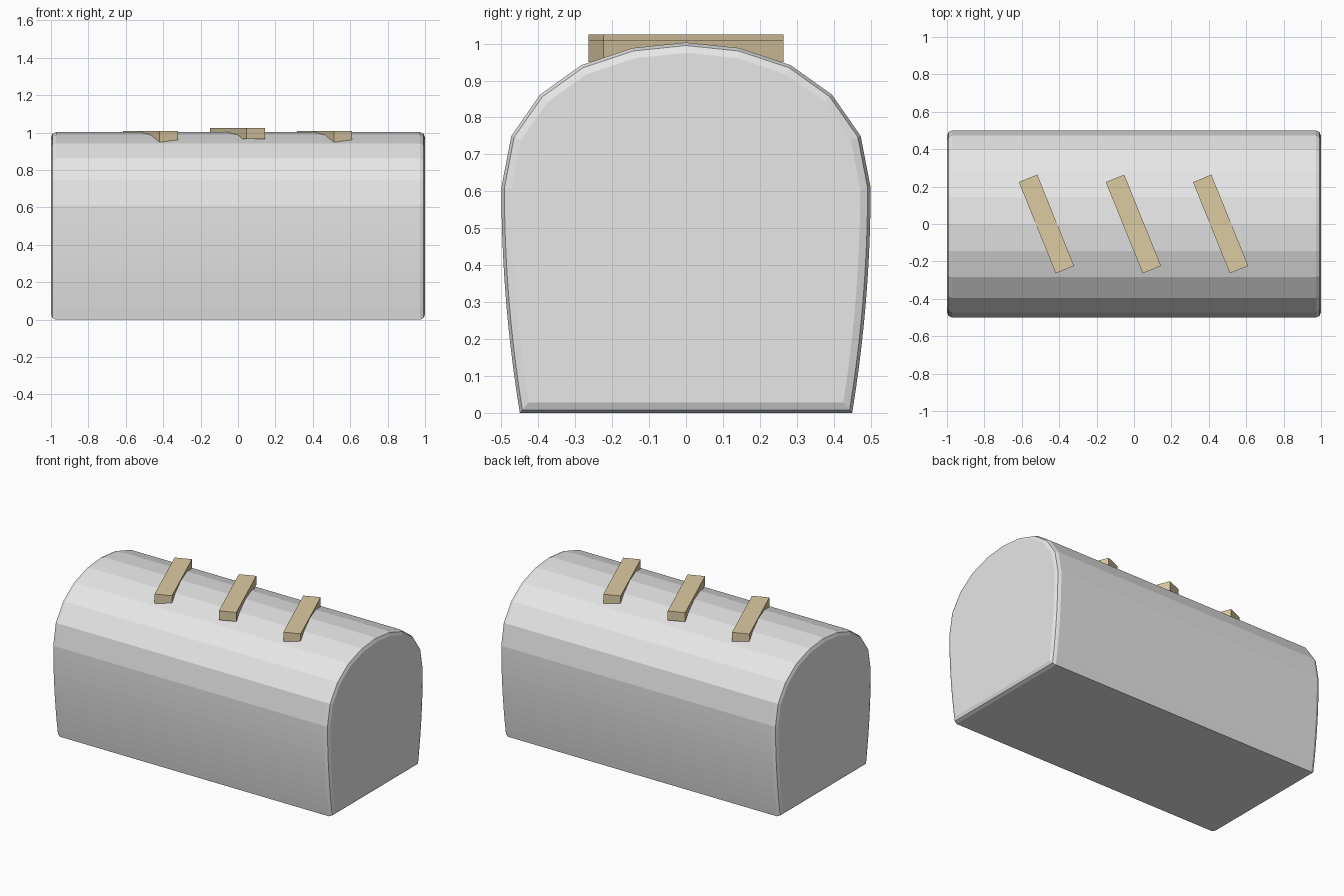
import bpy, bmesh, math

cube = bpy.data.objects.get("Cube")
if cube:
    bpy.data.objects.remove(cube, do_unlink=True)


def make_material(name, rgb):
    mat = bpy.data.materials.new(name)
    mat.use_nodes = True
    color = (*rgb, 1.0)
    mat.diffuse_color = color
    mat.node_tree.nodes["Principled BSDF"].inputs["Base Color"].default_value = color
    return mat


def finish(bm, name, mat):
    bmesh.ops.recalc_face_normals(bm, faces=bm.faces)
    mesh = bpy.data.meshes.new(name)
    bm.to_mesh(mesh)
    bm.free()
    mesh.materials.append(mat)
    obj = bpy.data.objects.new(name, mesh)
    bpy.context.collection.objects.link(obj)
    return obj


grey = make_material("pale grey", (0.8, 0.8, 0.8))
tan = make_material("tan", (0.72, 0.59, 0.365))

# Half of the loaf cross-section: gently bowed wall, then faceted dome
SHOULDER = 0.61
STEPS = 10
wall = [(0.5 - 0.05 * (1 - i / STEPS) ** 2, SHOULDER * i / STEPS)
        for i in range(STEPS + 1)]
dome = [(0.473, 0.75), (0.395, 0.862), (0.283, 0.942), (0.145, 0.988)]
half = wall + dome
profile = half + [(0, 1.003)] + [(-y, z) for y, z in reversed(half)]

# Loaf body: extruded section with rounded rims at both ends
bm = bmesh.new()
cap = bm.faces.new([bm.verts.new((-1, y, z)) for y, z in profile])
ext = bmesh.ops.extrude_face_region(bm, geom=[cap], use_keep_orig=True)
bmesh.ops.translate(bm, vec=(2, 0, 0),
                    verts=[g for g in ext["geom"] if isinstance(g, bmesh.types.BMVert)])
bmesh.ops.recalc_face_normals(bm, faces=bm.faces)
rims = [e for e in bm.edges if abs(e.verts[0].co.x - e.verts[1].co.x) < 0.01]
bmesh.ops.bevel(bm, geom=rims, offset=0.028, offset_type='OFFSET', segments=2,
                profile=0.5, affect='EDGES', clamp_overlap=True)
finish(bm, "loaf_body", grey)

# Slanted score strips across the top
for name, x, z in (("left", 0.463, 0.98), ("middle", -0.003, 0.995), ("right", -0.468, 0.98)):
    bm = bmesh.new()
    bmesh.ops.create_cube(bm, size=1)
    bmesh.ops.scale(bm, vec=(0.106, 0.526, 0.06), verts=bm.verts)
    strip = finish(bm, name + "_score_strip", tan)
    strip.location = (x, 0, z)
    strip.rotation_euler.z = math.radians(22)
